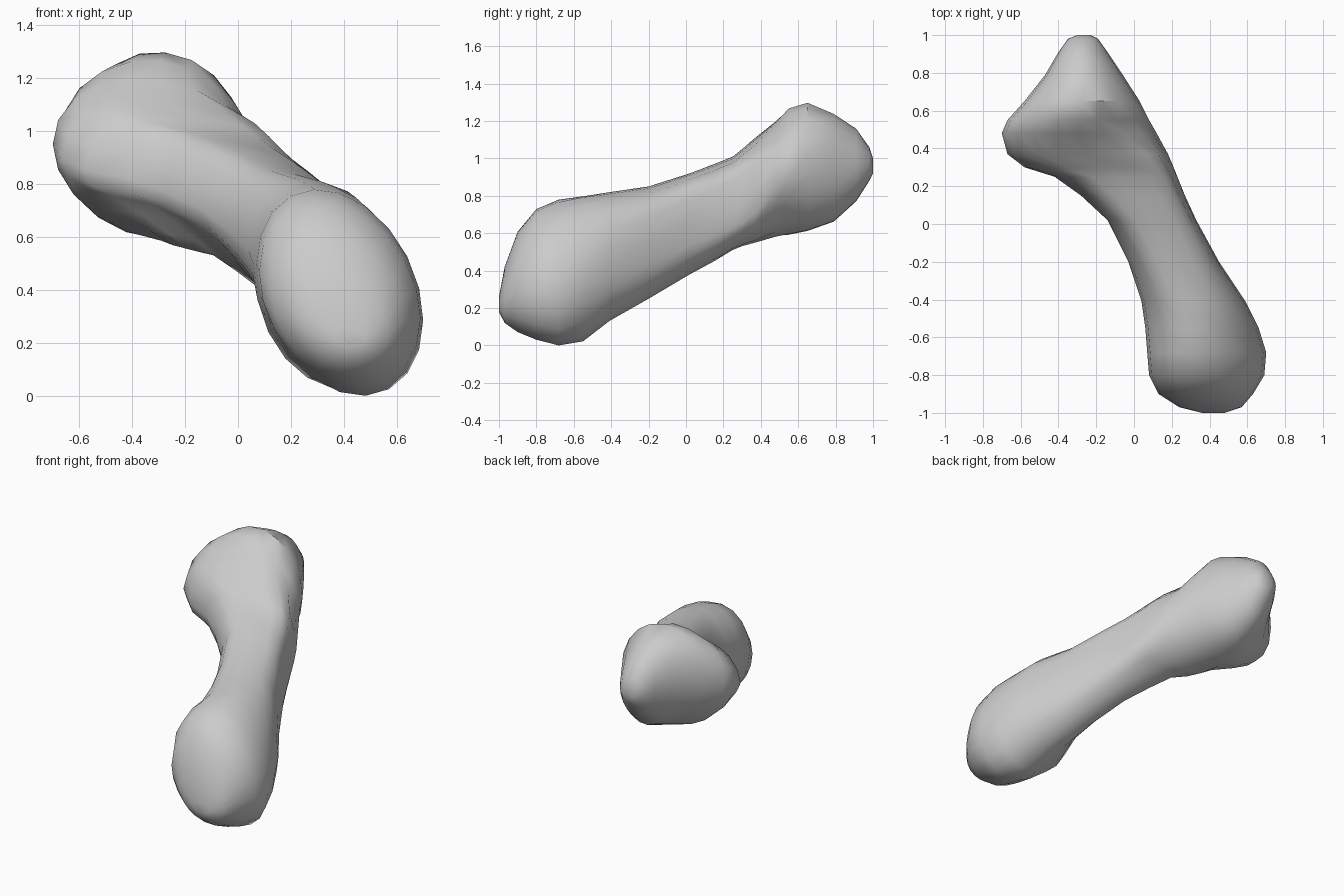
import bpy, bmesh, math

cube = bpy.data.objects.get("Cube")
if cube:
    bpy.data.objects.remove(cube, do_unlink=True)

SIDES = 20

# Cross-sections along the bone: y, left x, right x, bottom z, top z, skew, flattening of the lower left
SECTIONS = [
    (-1.00, 0.36, 0.48, 0.18, 0.26, 0.2, 0),
    (-0.97, 0.24, 0.57, 0.12, 0.42, 0.2, 0),
    (-0.90, 0.13, 0.63, 0.07, 0.61, 0.2, 0),
    (-0.80, 0.08, 0.69, 0.03, 0.73, 0.25, 0),
    (-0.68, 0.07, 0.70, 0.00, 0.78, 0.27, 0),
    (-0.55, 0.06, 0.66, 0.02, 0.80, 0.2, -0.05),
    (-0.41, 0.04, 0.59, 0.13, 0.82, 0.25, 0.15),
    (-0.20, -0.03, 0.45, 0.25, 0.85, 0.3, 0.3),
    (0.02, -0.14, 0.33, 0.38, 0.92, 0.3, 0.4),
    (0.15, -0.28, 0.27, 0.45, 0.97, 0.35, 0.45),
    (0.25, -0.42, 0.23, 0.51, 1.01, 0.37, 0.5),
    (0.30, -0.58, 0.21, 0.53, 1.05, 0.37, 0.5),
    (0.37, -0.67, 0.18, 0.55, 1.11, 0.33, 0.4),
    (0.48, -0.70, 0.12, 0.58, 1.20, 0.2, 0),
    (0.55, -0.67, 0.08, 0.59, 1.27, 0.12, -0.1),
    (0.65, -0.58, 0.03, 0.61, 1.30, 0.12, 0.05),
    (0.79, -0.47, -0.06, 0.66, 1.24, 0.12, 0),
    (0.91, -0.40, -0.14, 0.77, 1.16, 0.1, 0),
    (0.98, -0.35, -0.19, 0.88, 1.06, 0, 0),
    (1.00, -0.30, -0.23, 0.92, 1.00, 0, 0),
]


def signed_power(value, power):
    return math.copysign(abs(value) ** power, value)


# Bone material
bone = bpy.data.materials.new("bone grey")
bone.use_nodes = True
colour = (0.6, 0.6, 0.6, 1.0)
bone.diffuse_color = colour
shader = next(n for n in bone.node_tree.nodes if n.type == 'BSDF_PRINCIPLED')
shader.inputs["Base Color"].default_value = colour

# Loft the shaft and both knobbly ends as one skin
bm = bmesh.new()
rings = []
for y, x0, x1, z0, z1, skew, flat in SECTIONS:
    ring = []
    for i in range(SIDES):
        a = math.tau * i / SIDES
        # Fuller towards the upper right, cut away at the lower left
        power = 1 - flat * math.cos(a - math.pi / 4)
        x = (x0 + x1) / 2 + (x1 - x0) / 2 * signed_power(math.cos(a), power)
        z = (z0 + z1) / 2 + (z1 - z0) / 2 * signed_power(math.sin(a - skew), power)
        ring.append(bm.verts.new((x, y, z)))
    rings.append(ring)
for a, b in zip(rings, rings[1:]):
    for i in range(SIDES):
        j = (i + 1) % SIDES
        bm.faces.new((a[i], a[j], b[j], b[i]))
bm.faces.new(rings[0])
bm.faces.new(rings[-1])
bmesh.ops.recalc_face_normals(bm, faces=bm.faces)

mesh = bpy.data.meshes.new("leg_bone")
bm.to_mesh(mesh)
bm.free()
mesh.materials.append(bone)
obj = bpy.data.objects.new("leg_bone", mesh)
bpy.context.collection.objects.link(obj)

# Smooth shading with sharp creases kept
bpy.ops.object.select_all(action='DESELECT')
obj.select_set(True)
bpy.context.view_layer.objects.active = obj
bpy.ops.object.shade_smooth_by_angle(angle=math.radians(40))
